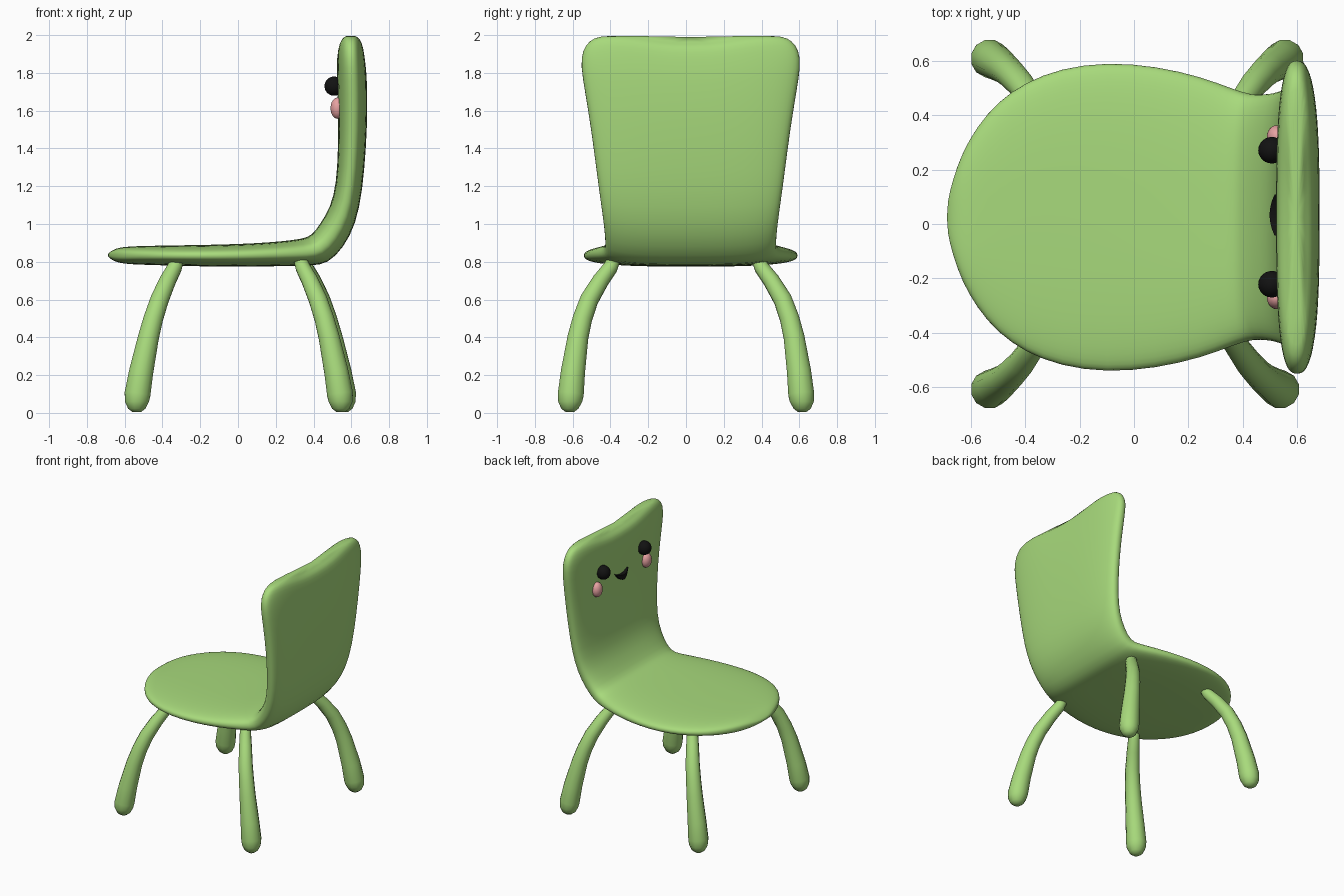
import bpy, bmesh, math
from mathutils import Vector

if "Cube" in bpy.data.objects:
    bpy.data.objects.remove(bpy.data.objects["Cube"])

CY = 0.025  # body and face centre line


def material(name, rgb):
    m = bpy.data.materials.new(name)
    m.diffuse_color = (*rgb, 1)
    m.use_nodes = True
    m.node_tree.nodes["Principled BSDF"].inputs["Base Color"].default_value = m.diffuse_color
    return m


GREEN = material("green", (0.39, 0.70, 0.20))
BLACK = material("black", (0.006, 0.006, 0.006))
PINK = material("pink", (0.80, 0.36, 0.36))


def finish(name, bm, mat, subdiv=0):
    bmesh.ops.recalc_face_normals(bm, faces=bm.faces)
    me = bpy.data.meshes.new(name)
    bm.to_mesh(me)
    bm.free()
    me.materials.append(mat)
    for p in me.polygons:
        p.use_smooth = True
    ob = bpy.data.objects.new(name, me)
    bpy.context.collection.objects.link(ob)
    if subdiv:
        mod = ob.modifiers.new("smooth", 'SUBSURF')
        mod.levels = mod.render_levels = subdiv
    return ob


def loft(rings):
    bm = bmesh.new()
    vs = [[bm.verts.new(p) for p in r] for r in rings]
    n = len(vs[0])
    for a, b in zip(vs, vs[1:]):
        for i in range(n):
            j = (i + 1) % n
            bm.faces.new((a[i], a[j], b[j], b[i]))
    bm.faces.new(vs[0])
    bm.faces.new(vs[-1])
    return bm


# Seat and back shell: inner x, z, outer x, z, half width
stations = [
    (-0.690, 0.842, -0.690, 0.828, 0.05),
    (-0.668, 0.860, -0.668, 0.810, 0.14),
    (-0.635, 0.875, -0.635, 0.795, 0.235),
    (-0.58, 0.881, -0.58, 0.787, 0.335),
    (-0.50, 0.884, -0.50, 0.784, 0.43),
    (-0.40, 0.886, -0.40, 0.781, 0.50),
    (-0.27, 0.888, -0.27, 0.777, 0.552),
    (-0.10, 0.891, -0.10, 0.774, 0.575),
    (0.08, 0.897, 0.08, 0.774, 0.56),
    (0.24, 0.909, 0.26, 0.777, 0.52),
    (0.34, 0.922, 0.39, 0.780, 0.475),
    (0.39, 0.938, 0.475, 0.788, 0.452),
    (0.435, 1.00, 0.56, 0.875, 0.455),
    (0.490, 1.09, 0.625, 1.00, 0.468),
    (0.520, 1.21, 0.660, 1.18, 0.490),
    (0.530, 1.40, 0.678, 1.40, 0.516),
    (0.530, 1.60, 0.686, 1.60, 0.545),
    (0.525, 1.78, 0.684, 1.78, 0.577),
    (0.522, 1.88, 0.676, 1.88, 0.586),
    (0.527, 1.95, 0.667, 1.95, 0.560),
    (0.540, 1.985, 0.655, 1.985, 0.515),
    (0.565, 2.003, 0.630, 2.003, 0.455),
]


def power(v, e):
    return math.copysign(abs(v) ** e, v)


rings = []
for ix, iz, ox, oz, w in stations:
    ring = []
    for k in range(28):
        t = math.tau * (k + 0.5) / 28
        y = w * power(math.cos(t), 0.68)
        s = (1 + power(math.sin(t), 0.72)) / 2
        x, z = ox + (ix - ox) * s, oz + (iz - oz) * s
        # shallow dip in the top edge
        fade = min(1, max(0, (z - 1.4) / 0.58))
        if abs(y) < 0.44:
            z -= 0.026 * fade * (1 + math.cos(math.pi * y / 0.44))
        ring.append((x, y + CY, z))
    rings.append(ring)
finish("seat_and_back", loft(rings), GREEN, 1)

# Legs: distance out in x, y, height, radius
leg_path = [
    (0.315, 0.375, 0.83, 0.034), (0.335, 0.40, 0.77, 0.040),
    (0.372, 0.452, 0.70, 0.045), (0.415, 0.512, 0.60, 0.050),
    (0.448, 0.548, 0.50, 0.053), (0.474, 0.572, 0.40, 0.057),
    (0.512, 0.598, 0.22, 0.066), (0.532, 0.610, 0.10, 0.071),
    (0.535, 0.613, 0.06, 0.066), (0.536, 0.615, 0.022, 0.047),
    (0.536, 0.615, 0.004, 0.022),
]


def leg(name, sx, sy, dx):
    pts = [Vector((sx * x + dx, sy * y, z)) for x, y, z, r in leg_path]
    rings = []
    for i, p in enumerate(pts):
        d = (pts[min(i + 1, len(pts) - 1)] - pts[max(i - 1, 0)]).normalized()
        if i > 7:
            d = Vector((0, 0, -1))
        u = d.cross(Vector((-sy, sx, 0))).normalized()
        v = d.cross(u)
        r = leg_path[i][3]
        rings.append([p + r * (u * math.cos(a) + v * math.sin(a))
                      for a in (math.tau * k / 12 for k in range(12))])
    finish(name, loft(rings), GREEN)


for label, sx, sy, dx in (("seat_front_leg_near", -1, -1, 0), ("seat_front_leg_far", -1, 1, 0),
                          ("seat_rear_leg_near", 1, -1, 0.008), ("seat_rear_leg_far", 1, 1, 0.024)):
    leg(label, sx, sy, dx)


# Face: eyes and cheeks
def blob(name, loc, size, mat):
    bm = bmesh.new()
    bmesh.ops.create_uvsphere(bm, u_segments=24, v_segments=16, radius=1)
    for v in bm.verts:
        v.co = Vector(a * b for a, b in zip(v.co, size)) + Vector(loc)
    finish(name, bm, mat)


for side, s in (("near", -1), ("far", 1)):
    blob("eye_" + side, (0.508, CY + s * 0.247, 1.73), (0.05, 0.049, 0.051), BLACK)
    blob("cheek_" + side, (0.526, CY + s * 0.297, 1.613), (0.036, 0.042, 0.056), PINK)

# Smiling mouth: crescent outline extruded through the back's front surface
N = 12
us = [-1 + 2 * i / N for i in range(N + 1)]
outline = [(u, 1.645 - 0.058 * (1 - u * u)) for u in us]
outline += [(u, 1.648 - 0.022 * (1 - u * u)) for u in reversed(us)]
mouth = [[(x + 0.018 * u * u, CY + 0.008 + 0.075 * u, z) for u, z in outline] for x in (0.500, 0.540)]
ob = finish("mouth", loft(mouth), BLACK)
for p in ob.data.polygons:
    p.use_smooth = False
